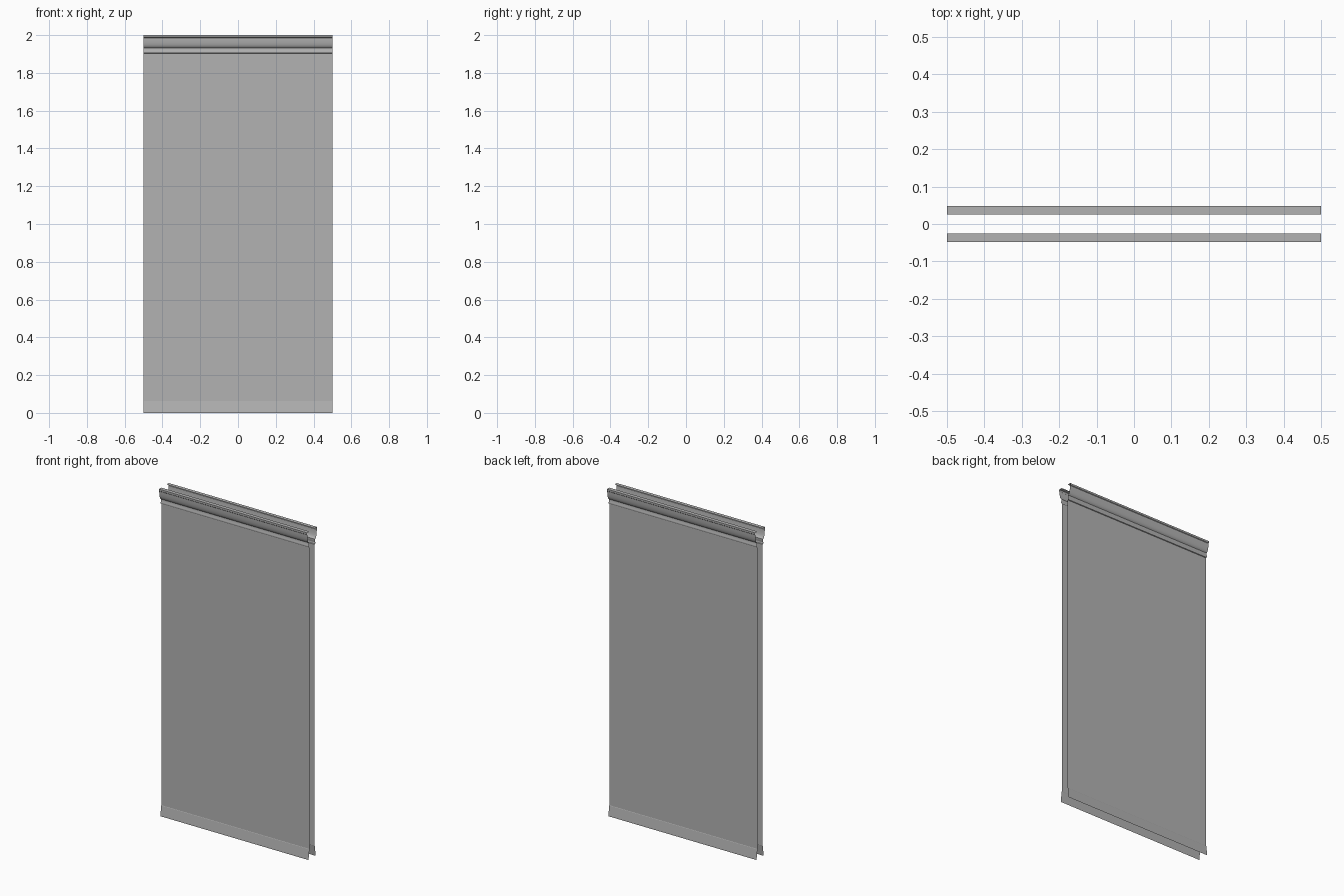
import bpy, bmesh, math

if "Cube" in bpy.data.objects:
    bpy.data.objects.remove(bpy.data.objects["Cube"])

# Side profile of one wall skin: (distance from centre plane, height)
profile = [
    (0.034, 0.0), (0.0335, 0.006), (0.026, 0.062),                    # sloped skirting
    (0.025, 0.064), (0.025, 1.902),                                   # plain panel
    (0.029, 1.904), (0.031, 1.908), (0.031, 1.914), (0.029, 1.918),   # lower bead
    (0.029, 1.932),                                                  # flat fillet
    (0.034, 1.936), (0.038, 1.942), (0.041, 1.951),                   # swelling cornice
    (0.043, 1.962), (0.0445, 1.975), (0.045, 1.986),
    (0.048, 1.989), (0.048, 2.0),                                     # top lip
    (0.025, 2.0),                                                     # flat top ledge
]

# Dark grey plaster
grey = bpy.data.materials.new("dark_grey")
grey.diffuse_color = (0.45, 0.45, 0.45, 1)
grey.use_nodes = True
grey.node_tree.nodes["Principled BSDF"].inputs["Base Color"].default_value = grey.diffuse_color


def wall_skin(name, side):
    """Sweep the profile along x as an open sheet facing outward (side = -1 front, 1 back)."""
    bm = bmesh.new()
    left = [bm.verts.new((-0.5, side * d, z)) for d, z in profile]
    right = [bm.verts.new((0.5, side * d, z)) for d, z in profile]
    for i in range(len(profile) - 1):
        quad = [left[i], right[i], right[i + 1], left[i + 1]]
        bm.faces.new(quad if side < 0 else quad[::-1])
    mesh = bpy.data.meshes.new(name)
    bm.to_mesh(mesh)
    bm.free()
    mesh.materials.append(grey)
    obj = bpy.data.objects.new(name, mesh)
    bpy.context.collection.objects.link(obj)
    bpy.ops.object.select_all(action='DESELECT')
    obj.select_set(True)
    bpy.context.view_layer.objects.active = obj
    bpy.ops.object.shade_smooth_by_angle(angle=math.radians(30))
    # Panel and skirting stay flat; only the cornice is smooth
    for face in mesh.polygons:
        if face.center.z < 1.9:
            face.use_smooth = False
    return obj


# Matching skins with an open gap between them
wall_skin("front_wall_panel", -1)
wall_skin("back_wall_panel", 1)
